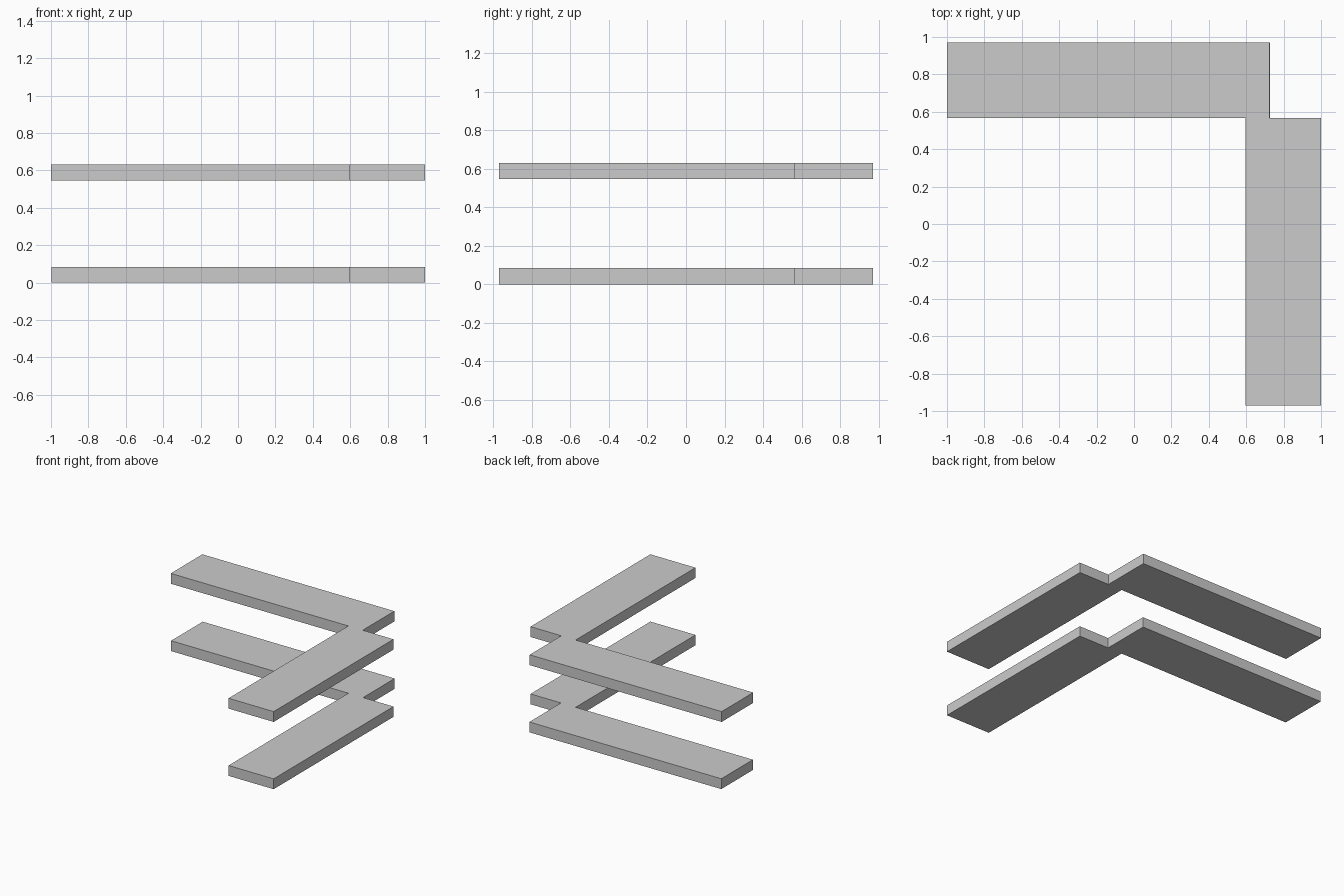
import bpy

if "Cube" in bpy.data.objects:
    bpy.data.objects.remove(bpy.data.objects["Cube"])

THICKNESS = 0.084


def board(name, x0, x1, y0, y1, z0):
    """Flat rectangular board spanning the given limits."""
    bpy.ops.mesh.primitive_cube_add(
        size=1, location=((x0 + x1) / 2, (y0 + y1) / 2, z0 + THICKNESS / 2))
    obj = bpy.context.object
    obj.name = name
    obj.scale = (x1 - x0, y1 - y0, THICKNESS)
    bpy.ops.object.transform_apply(location=False, rotation=False, scale=True)
    return obj


# Two L-shaped corner shelves, each made of a back board and a side board
for level, z, left in (("lower", 0.0, -0.997), ("upper", 0.546, -1.0)):
    board(f"{level}_back_board", left, left + 1.724, 0.566, 0.971, z)
    board(f"{level}_side_board", 0.595, 1.0, -0.971, 0.566, z)
